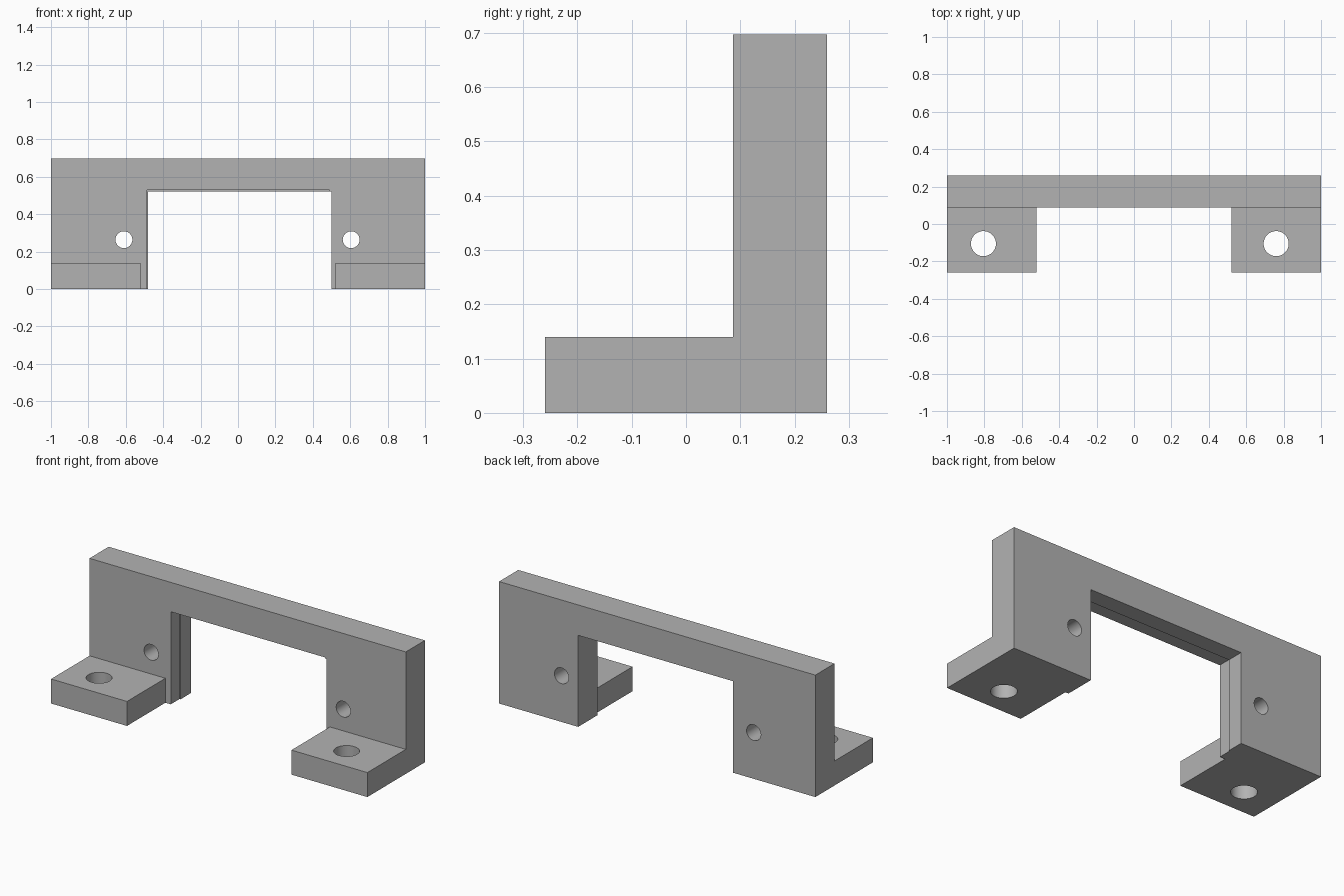
import bpy
import bmesh
from mathutils import Matrix, Vector

if "Cube" in bpy.data.objects:
    bpy.data.objects.remove(bpy.data.objects["Cube"], do_unlink=True)

grey = bpy.data.materials.new("plain grey")
grey.use_nodes = True
colour = (0.45, 0.45, 0.45, 1)
grey.diffuse_color = colour
grey.node_tree.nodes["Principled BSDF"].inputs["Base Color"].default_value = colour


def finish(name, bm):
    mesh = bpy.data.meshes.new(name)
    bm.to_mesh(mesh)
    bm.free()
    mesh.materials.append(grey)
    obj = bpy.data.objects.new(name, mesh)
    bpy.context.collection.objects.link(obj)
    return obj


def box(name, low, high):
    low, high = Vector(low), Vector(high)
    bm = bmesh.new()
    place = Matrix.Translation((low + high) / 2) @ Matrix.Diagonal((*(high - low), 1))
    bmesh.ops.create_cube(bm, size=1, matrix=place)
    return finish(name, bm)


def drill(name, centre, radius, axis):
    bm = bmesh.new()
    turn = Vector(axis).to_track_quat("Z", "Y").to_matrix().to_4x4()
    bmesh.ops.create_cone(bm, cap_ends=True, segments=48, radius1=radius, radius2=radius,
                          depth=0.5, matrix=Matrix.Translation(centre) @ turn)
    return finish(name, bm)


def combine(target, tool, operation):
    mod = target.modifiers.new(tool.name, "BOOLEAN")
    mod.operation = operation
    mod.solver = "EXACT"
    mod.object = tool
    bpy.context.view_layer.objects.active = target
    bpy.ops.object.modifier_apply(modifier=mod.name)
    bpy.data.objects.remove(tool, do_unlink=True)


# Upright plate with a foot at each end
bracket = box("bracket", (-1, 0.087, 0), (1, 0.26, 0.697))
for side in (-1, 1):
    xs = sorted((side * 0.52, side))
    foot = box("foot", (xs[0], -0.26, 0), (xs[1], 0.15, 0.14))
    combine(bracket, foot, "UNION")

# Opening between the legs, slightly larger on its front half
combine(bracket, box("opening", (-0.48, 0, -0.1), (0.5, 0.4, 0.523)), "DIFFERENCE")
combine(bracket, box("front_step", (-0.486, 0, -0.1), (0.49, 0.165, 0.529)), "DIFFERENCE")

# Screw holes through the legs and the feet
for x in (-0.61, 0.605):
    combine(bracket, drill("leg_hole", (x, 0.17, 0.264), 0.045, (0, 1, 0)), "DIFFERENCE")
for x in (-0.805, 0.76):
    combine(bracket, drill("foot_hole", (x, -0.105, 0.07), 0.067, (0, 0, 1)), "DIFFERENCE")

bpy.ops.object.select_all(action="DESELECT")
bracket.select_set(True)
bpy.context.view_layer.objects.active = bracket
bpy.ops.object.shade_smooth_by_angle(angle=0.5)
